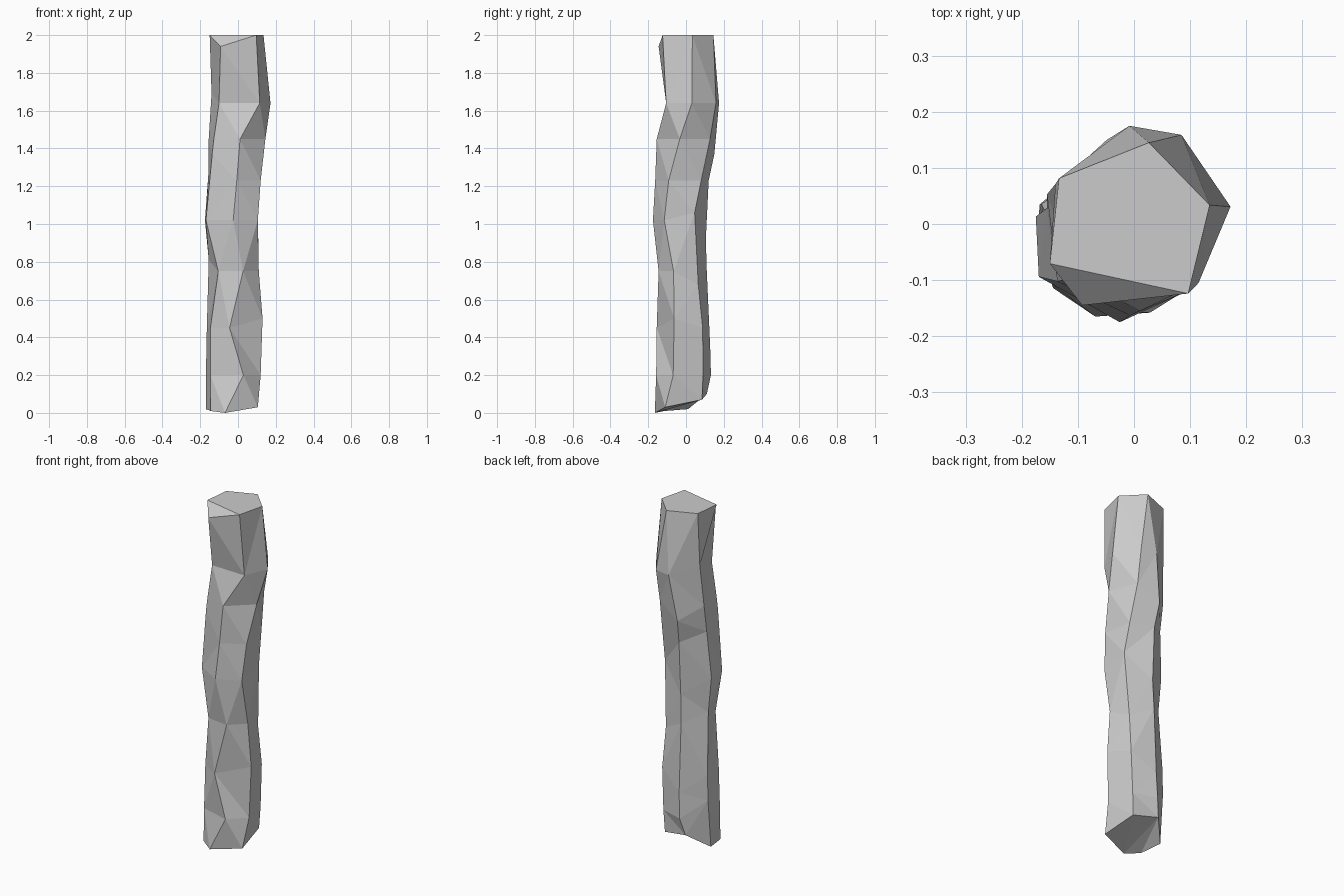
import bpy
import bmesh
from math import cos, sin, radians

cube = bpy.data.objects.get("Cube")
if cube:
    bpy.data.objects.remove(cube, do_unlink=True)


def make_material(name, colour):
    material = bpy.data.materials.new(name)
    material.use_nodes = True
    material.diffuse_color = colour
    shader = next(n for n in material.node_tree.nodes if n.type == "BSDF_PRINCIPLED")
    shader.inputs["Base Color"].default_value = colour
    return material


def fit(values, low, high):
    """Stretch values so that they span exactly low to high."""
    smallest, largest = min(values), max(values)
    scale = (high - low) / (largest - smallest)
    return [low + (value - smallest) * scale for value in values]


# Cross-sections: height, (left, right, front, back) limits, corner angles
SECTIONS = [
    (0.02, (-.17, .105, -.165, .11), (-35, 50, 110, 165, 217, 252)),
    (0.20, (-.168, .12, -.158, .132), (-20, 45, 100, 160, 217, 290)),
    (0.45, (-.165, .13, -.155, .128), (-20, 45, 100, 160, 215, 260)),
    (0.75, (-.155, .11, -.145, .11), (-20, 40, 100, 165, 233, 290)),
    (1.02, (-.175, .105, -.175, .105), (-35, 35, 95, 160, 205, 270)),
    (1.23, (-.155, .12, -.163, .12), (-30, 45, 100, 160, 215, 272)),
    (1.45, (-.155, .145, -.155, .15), (-12, 55, 105, 160, 220, 277)),
    (1.64, (-.14, .172, -.105, .175), (5, 63, 97, 160, 226, 310)),
    (2.00, (-.15, .135, -.145, .145), (16, 76, 145, 202, 237, 315)),
]

# Corners shifted up or down, by section and corner
CHIPS = {
    (0, 0): 0.01, (0, 1): 0.05, (0, 2): 0.08, (0, 4): -0.01, (0, 5): -0.02,
    (1, 3): 0.1, (2, 0): 0.05, (2, 2): -0.1, (3, 1): -0.07, (3, 3): 0.06,
    (4, 1): 0.04, (4, 2): -0.1, (5, 3): 0.06, (5, 4): 0.14,
    (6, 2): -0.08, (7, 3): 0.05, (8, 4): -0.06,
}

# Rough faceted column, lofted through the sections
bm = bmesh.new()
rings = []
for level, (height, limits, angles) in enumerate(SECTIONS):
    xs = fit([cos(radians(a)) for a in angles], *limits[:2])
    ys = fit([sin(radians(a)) for a in angles], *limits[2:])
    rings.append([
        bm.verts.new((x, y, height + CHIPS.get((level, corner), 0)))
        for corner, (x, y) in enumerate(zip(xs, ys))
    ])

for lower, upper in zip(rings, rings[1:]):
    for i in range(len(lower)):
        j = (i + 1) % len(lower)
        bm.faces.new((lower[i], lower[j], upper[j], upper[i]))

# End caps
bm.faces.new(rings[-1])
bm.faces.new(list(reversed(rings[0])))

bmesh.ops.triangulate(bm, faces=bm.faces[:], quad_method="SHORT_EDGE")
bmesh.ops.recalc_face_normals(bm, faces=bm.faces[:])

mesh = bpy.data.meshes.new("rough_column")
bm.to_mesh(mesh)
bm.free()
mesh.materials.append(make_material("plain grey", (0.6, 0.6, 0.6, 1)))
column = bpy.data.objects.new("rough_column", mesh)
bpy.context.collection.objects.link(column)
